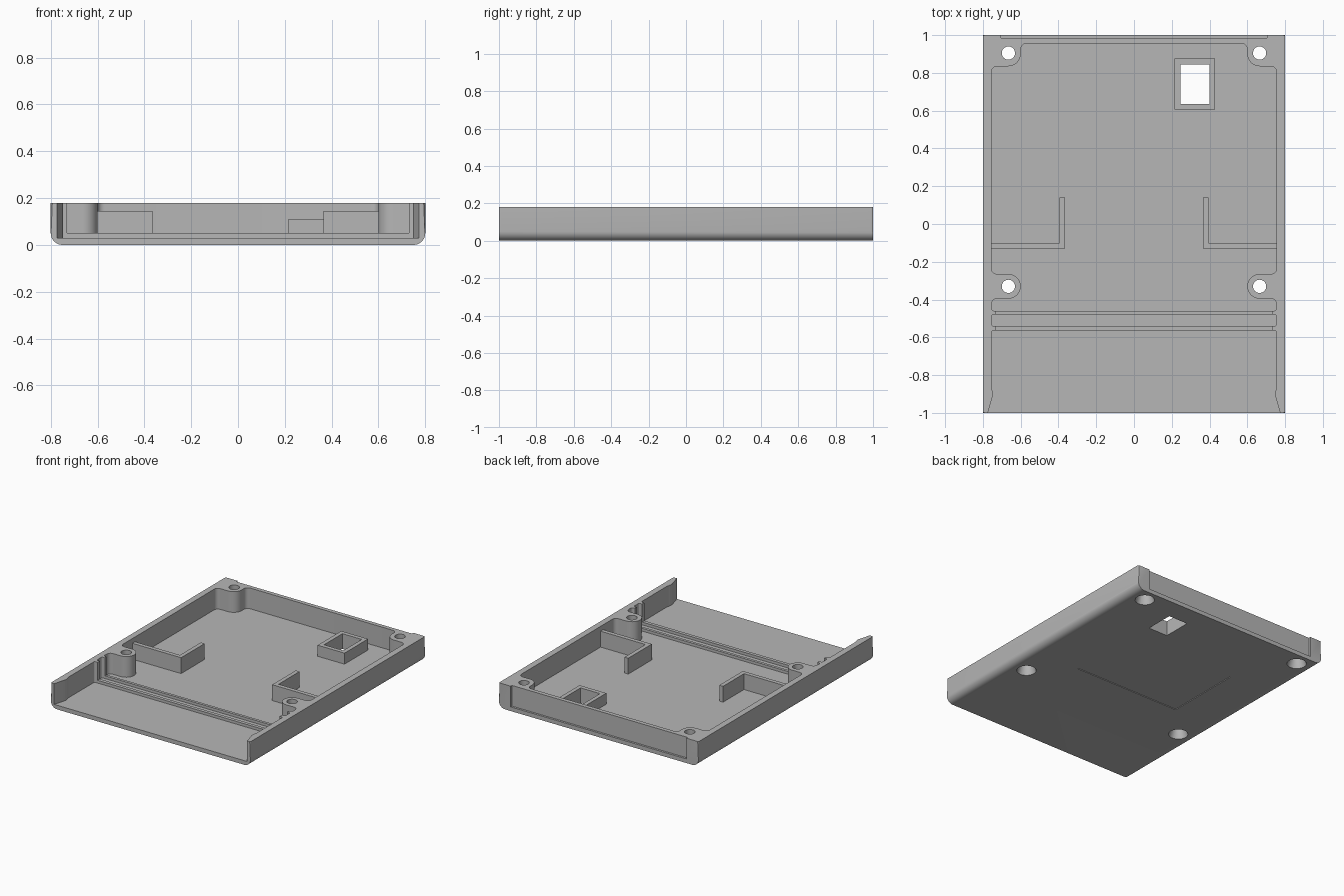
import bpy, bmesh, math
from mathutils import Vector
from mathutils.geometry import interpolate_bezier

cube = bpy.data.objects.get("Cube")
if cube:
    bpy.data.objects.remove(cube, do_unlink=True)

grey = bpy.data.materials.new("grey plastic")
grey.use_nodes = True
color = (0.47, 0.47, 0.47, 1)
grey.diffuse_color = color
grey.node_tree.nodes["Principled BSDF"].inputs["Base Color"].default_value = color


def make_object(name, bm):
    bmesh.ops.recalc_face_normals(bm, faces=bm.faces[:])
    mesh = bpy.data.meshes.new(name)
    bm.to_mesh(mesh)
    bm.free()
    mesh.materials.append(grey)
    obj = bpy.data.objects.new(name, mesh)
    bpy.context.collection.objects.link(obj)
    return obj


def prism(name, outline, z0, z1):
    bm = bmesh.new()
    face = bm.faces.new([bm.verts.new((x, y, z0)) for x, y in outline])
    ext = bmesh.ops.extrude_face_region(bm, geom=[face])
    verts = [g for g in ext["geom"] if isinstance(g, bmesh.types.BMVert)]
    bmesh.ops.translate(bm, vec=(0, 0, z1 - z0), verts=verts)
    return make_object(name, bm)


def box(name, x0, x1, y0, y1, z0, z1):
    return prism(name, [(x0, y0), (x1, y0), (x1, y1), (x0, y1)], z0, z1)


def cone(name, x, y, z0, z1, r0, r1):
    bm = bmesh.new()
    bmesh.ops.create_cone(bm, cap_ends=True, segments=32, radius1=r0, radius2=r1, depth=z1 - z0)
    bmesh.ops.translate(bm, vec=(x, y, (z0 + z1) / 2), verts=bm.verts[:])
    return make_object(name, bm)


def cut(target, cutter):
    cutter.hide_render = True
    mod = target.modifiers.new("cut", 'BOOLEAN')
    mod.operation = 'DIFFERENCE'
    mod.solver = 'EXACT'
    mod.object = cutter
    bpy.context.view_layer.objects.active = target
    bpy.ops.object.modifier_apply(modifier=mod.name)
    bpy.data.objects.remove(cutter, do_unlink=True)


def rounded(path):
    """Round each (x, y, radius) corner of an open path."""
    out = []
    for i, (x, y, r) in enumerate(path):
        p = Vector((x, y))
        if r == 0:
            out.append(p)
            continue
        a = p + (Vector(path[i - 1][:2]) - p).normalized() * r
        b = p + (Vector(path[i + 1][:2]) - p).normalized() * r
        k = 0.5523
        out += [v.to_2d() for v in interpolate_bezier(
            a.to_3d(), a.lerp(p, k).to_3d(), b.lerp(p, k).to_3d(), b.to_3d(), 8)]
    return out


# Outer shell: long lower edges rounded, upright corners lightly rounded
W, H, R = 0.8, 0.18, 0.05
side = [(W, H)]
for i in range(7):
    a = math.radians(15 * i)
    side.append((W - R + R * math.cos(a), R - R * math.sin(a)))
section = side + [(-x, z) for x, z in reversed(side)]
bm = bmesh.new()
face = bm.faces.new([bm.verts.new((x, -1, z)) for x, z in section])
ext = bmesh.ops.extrude_face_region(bm, geom=[face])
bmesh.ops.translate(bm, vec=(0, 2, 0), verts=[g for g in ext["geom"] if isinstance(g, bmesh.types.BMVert)])
uprights = [e for e in bm.edges if all(abs(abs(v.co.x) - W) < 1e-4 for v in e.verts)
            and abs(e.verts[0].co.y - e.verts[1].co.y) < 1e-4
            and abs(e.verts[0].co.z - e.verts[1].co.z) > 0.1]
bmesh.ops.bevel(bm, geom=uprights, offset=0.011, segments=4, profile=0.5, affect='EDGES')
shell = make_object("case_shell", bm)

# Cavity with screw bosses, panel slot ribs and flared open front
half = rounded([
    (0, 0.955, 0), (0.60, 0.955, 0.03), (0.60, 0.835, 0.065), (0.755, 0.835, 0.03),
    (0.755, -0.265, 0.03), (0.60, -0.265, 0.064), (0.60, -0.395, 0.064),
    (0.755, -0.395, 0.03), (0.755, -0.46, 0.015), (0.73, -0.46, 0), (0.73, -0.48, 0),
    (0.755, -0.48, 0.01), (0.755, -0.54, 0.01), (0.73, -0.54, 0), (0.73, -0.565, 0),
    (0.755, -0.565, 0.01), (0.755, -0.865, 0.015), (0.745, -0.90, 0.015), (0.785, -1.04, 0)])
outline = half + [Vector((-p.x, p.y)) for p in reversed(half[1:])]
cut(shell, prism("cavity_cutter", outline, 0.03, 0.3))

# Rear recess and shallow label recess underneath
cut(shell, box("rear_cutter", -0.705, 0.705, 0.985, 1.1, 0.03, 0.3))
cut(shell, box("label_cutter", -0.44, 0.42, -0.09, 0.48, -0.1, 0.005))

# Countersunk screw holes
for x in (-0.665, 0.665):
    for y in (0.905, -0.33):
        cut(shell, cone("sink_cutter", x, y, -0.01, 0.1, 0.068, 0.035))
        cut(shell, cone("hole_cutter", x, y, 0.05, 0.3, 0.035, 0.035))

# Window opening and its raised frame
window = (0.245, 0.40, 0.635, 0.845)
frame = box("window_frame", 0.215, 0.43, 0.605, 0.875, 0.02, 0.11)
for part in (shell, frame):
    cut(part, box("window_cutter", *window, -0.1, 0.3))

# Panel slot ridges across the floor
ridges = [box("slot_ridge_rear", -0.74, 0.74, -0.48, -0.46, 0.02, 0.05),
          box("slot_ridge_front", -0.74, 0.74, -0.565, -0.54, 0.02, 0.05)]

# L-shaped brackets from the side walls
brackets = []
for name, s in (("left_bracket", 1), ("right_bracket", -1)):
    pts = [(0.77, -0.13), (0.365, -0.13), (0.365, 0.14), (0.395, 0.14), (0.395, -0.10), (0.77, -0.10)]
    brackets.append(prism(name, [(s * x, y) for x, y in pts], 0.02, 0.145))

# Smooth the rounded surfaces, keep edges sharp
bpy.ops.object.select_all(action='DESELECT')
for obj in [shell, frame] + ridges + brackets:
    obj.select_set(True)
bpy.context.view_layer.objects.active = shell
bpy.ops.object.shade_smooth_by_angle(angle=math.radians(30))
